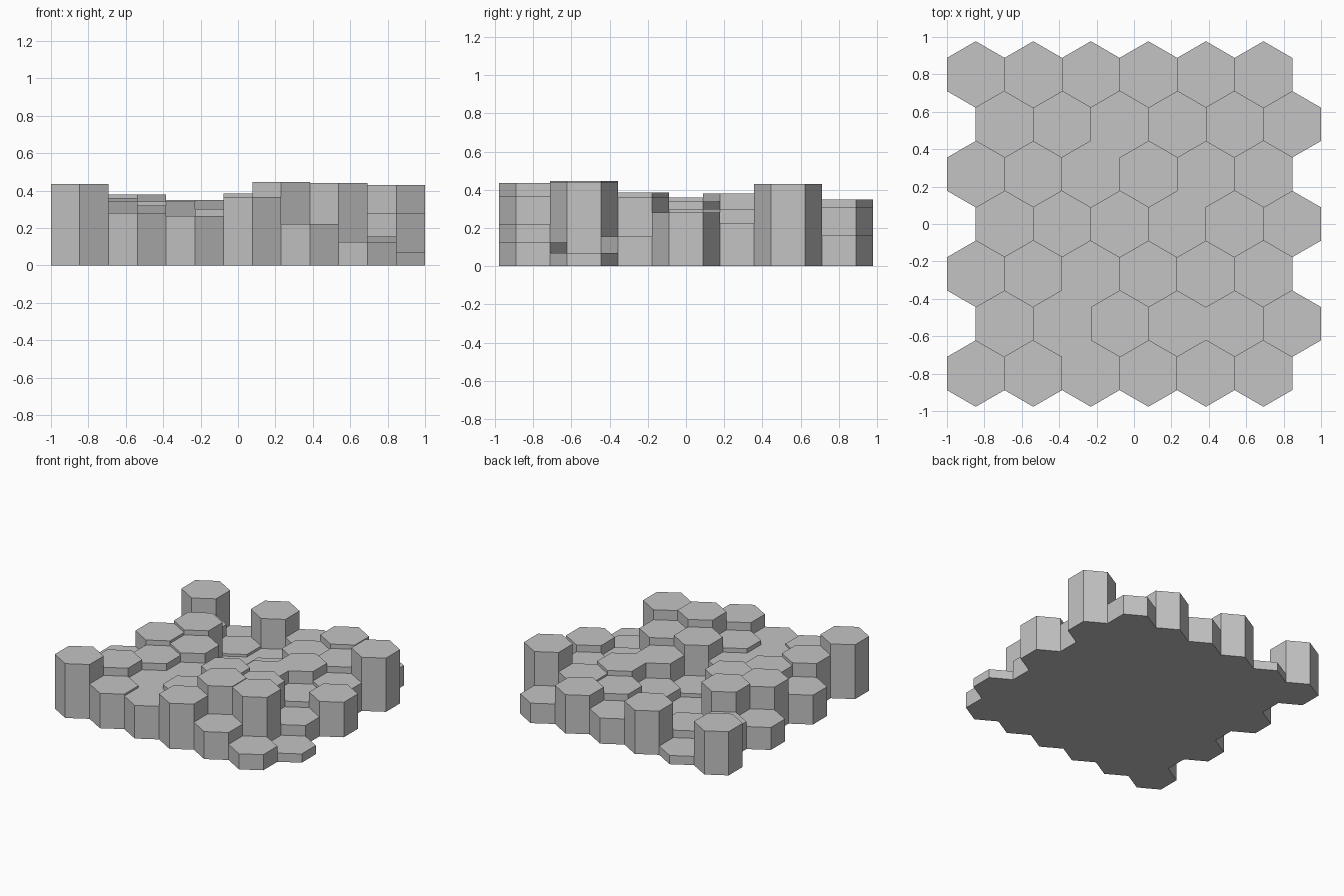
import bpy
import math
from mathutils import Matrix

cube = bpy.data.objects.get("Cube")
if cube:
    bpy.data.objects.remove(cube, do_unlink=True)

import bmesh

# Column heights in hundredths, front row first, each row from -x to +x
HEIGHTS = [
    [43.5, 28, 26.5, 36.5, 22, 12.5],
    [34.5, 26.5, 30, 44.5, 44, 7],
    [23.5, 32, 26.5, 38.5, 36, 15.5],
    [36, 34, 14, 30, 20, 28],
    [18, 38, 11, 18, 30, 22.5],
    [22, 13, 11, 26, 27.5, 43],
    [35, 7, 35, 20.5, 31, 16],
]

# Hexagon grid: six columns plus the half-step offset fill the full width
WIDTH = 2 / 6.5
RADIUS = WIDTH / math.sqrt(3)
ROW_STEP = RADIUS * 1.5

stone = bpy.data.materials.new("plain_grey")
stone.use_nodes = True
grey = (0.55, 0.55, 0.55, 1)
stone.diffuse_color = grey
stone.node_tree.nodes["Principled BSDF"].inputs["Base Color"].default_value = grey


def add_hex_column(bm, x, y, height):
    """Add one upright six-sided prism standing on the ground."""
    place = Matrix.Translation((x, y, height / 2)) @ Matrix.Rotation(math.radians(30), 4, 'Z')
    # make sure a corner points along y, so the flat sides face left and right
    result = bmesh.ops.create_cone(bm, cap_ends=True, segments=6, radius1=RADIUS,
                                   radius2=RADIUS, depth=height)
    verts = result["verts"]
    first = verts[0].co
    turn = math.pi / 2 - math.atan2(first.y, first.x)
    place = Matrix.Translation((x, y, height / 2)) @ Matrix.Rotation(turn, 4, 'Z')
    bmesh.ops.transform(bm, matrix=place, verts=verts)


# One object per row of columns, odd rows shifted by half a column
for row, heights in enumerate(HEIGHTS):
    bm = bmesh.new()
    y = (row - (len(HEIGHTS) - 1) / 2) * ROW_STEP
    for col, height in enumerate(heights):
        x = -1 + WIDTH * (col + 0.5 + 0.5 * (row % 2))
        add_hex_column(bm, x, y, height / 100)
    name = f"hex_column_row_{row + 1}"
    mesh = bpy.data.meshes.new(name)
    bm.to_mesh(mesh)
    bm.free()
    mesh.materials.append(stone)
    bpy.context.collection.objects.link(bpy.data.objects.new(name, mesh))
